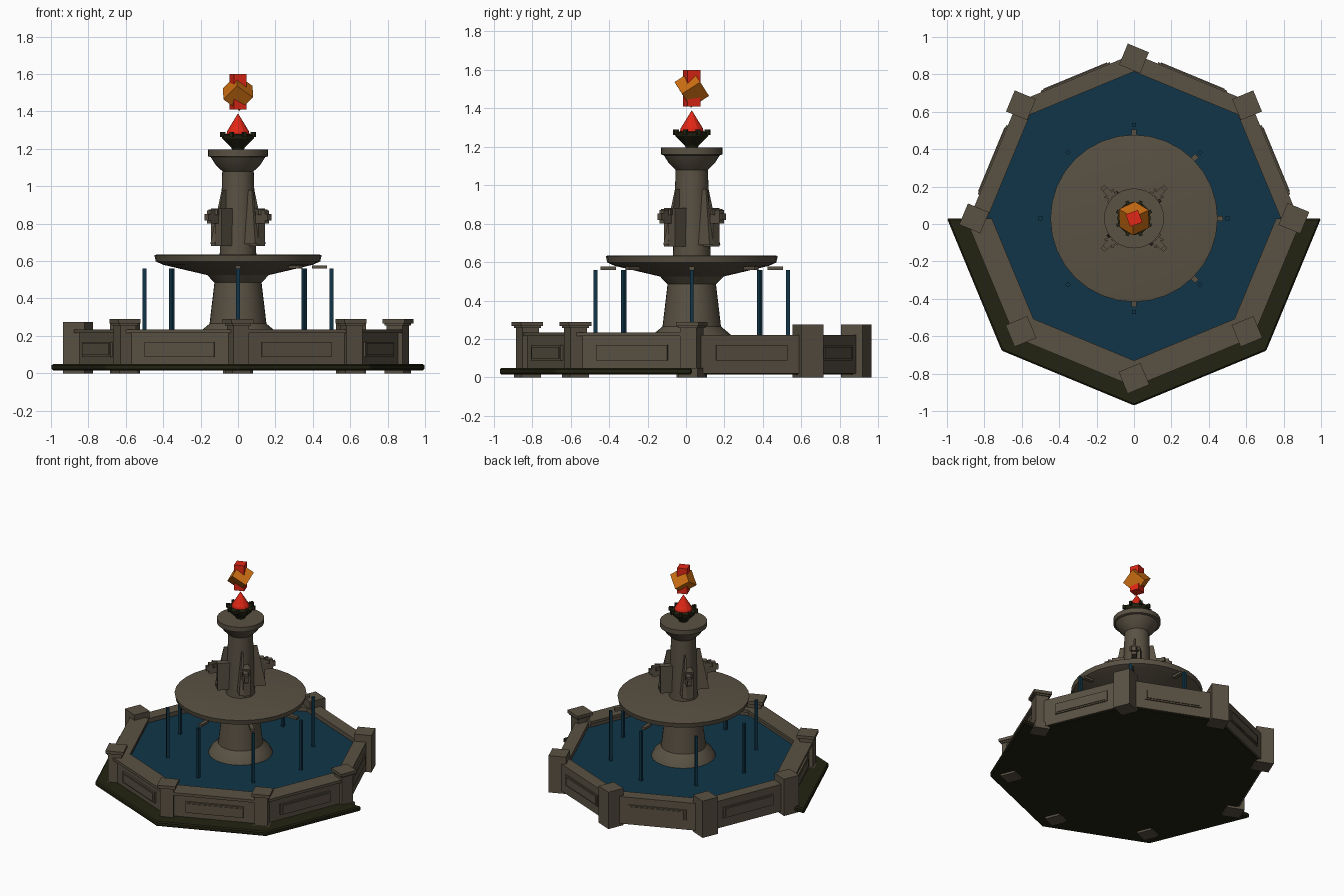
import bpy, bmesh
from math import sin, cos, radians, pi
from mathutils import Matrix, Vector

if "Cube" in bpy.data.objects:
    bpy.data.objects.remove(bpy.data.objects["Cube"], do_unlink=True)

CENTRE = Vector((0, 0.03, 0))


def material(name, rgb):
    m = bpy.data.materials.new(name)
    m.use_nodes = True
    m.diffuse_color = (*rgb, 1)
    m.node_tree.nodes["Principled BSDF"].inputs["Base Color"].default_value = (*rgb, 1)
    return m


STONE = material("stone", (0.1, 0.082, 0.056))
DARK = material("dark mossy stone", (0.016, 0.016, 0.006))
WATER = material("water", (0.005, 0.036, 0.065))
RED = material("flame red", (0.75, 0.02, 0.008))
ORANGE = material("flame orange", (0.62, 0.16, 0.006))


def finish(name, bm, mat, smooth=False):
    bmesh.ops.recalc_face_normals(bm, faces=bm.faces)
    me = bpy.data.meshes.new(name)
    bm.to_mesh(me)
    bm.free()
    me.materials.append(mat)
    ob = bpy.data.objects.new(name, me)
    ob.location = CENTRE
    bpy.context.collection.objects.link(ob)
    if smooth:
        bpy.ops.object.select_all(action="DESELECT")
        ob.select_set(True)
        bpy.context.view_layer.objects.active = ob
        bpy.ops.object.shade_smooth_by_angle(angle=radians(30))
    return ob


def polar(r, deg, z=0):
    return Vector((r * cos(radians(deg)), r * sin(radians(deg)), z))


def add_box(bm, size, radius, deg, z, turn=None, side=0):
    """Box at a polar position, its x axis along 'turn' (radial by default)."""
    turn = deg if turn is None else turn
    place = (Matrix.Translation(polar(radius, deg, z) + polar(side, deg + 90))
             @ Matrix.Rotation(radians(turn), 4, "Z") @ Matrix.Diagonal((*size, 1)))
    return bmesh.ops.create_cube(bm, size=1, matrix=place)["verts"]


def prism(name, outline, z0, z1, mat):
    bm = bmesh.new()
    low = [bm.verts.new((p.x, p.y, z0)) for p in outline]
    face = bm.faces.new(low)
    top = bmesh.ops.extrude_face_region(bm, geom=[face])["geom"]
    bmesh.ops.translate(bm, vec=(0, 0, z1 - z0),
                        verts=[g for g in top if isinstance(g, bmesh.types.BMVert)])
    return finish(name, bm, mat)


def lathe(name, profile, mat, steps=32, smooth=True):
    bm = bmesh.new()
    rings = [[bm.verts.new(polar(r, 360 * i / steps, z)) for i in range(steps)]
             for r, z in profile]
    for a, b in zip(rings, rings[1:]):
        for i in range(steps):
            j = (i + 1) % steps
            bm.faces.new((a[i], a[j], b[j], b[i]))
    bm.faces.new(rings[0])
    bm.faces.new(rings[-1])
    return finish(name, bm, mat, smooth)


def wall_run(name, inner, outer, z0, z1, angles, mat):
    """Octagonal wall following the corner angles."""
    bm = bmesh.new()
    loops = [[bm.verts.new(polar(r, a, z)) for r, z in
              ((inner, z0), (outer, z0), (outer, z1), (inner, z1))] for a in angles]
    for a, b in zip(loops, loops[1:]):
        for i in range(4):
            j = (i + 1) % 4
            bm.faces.new((a[i], a[j], b[j], b[i]))
    bm.faces.new(loops[0])
    bm.faces.new(loops[-1])
    return finish(name, bm, mat)


FRONT = range(180, 361, 45)
BACK = range(0, 181, 45)

# Ground slab: wide step at the front, flush with the wall behind
slab = prism("ground_slab", [polar(1.0, a) for a in FRONT] + [polar(0.87, a) for a in BACK],
             0.015, 0.05, DARK)
bevel = slab.modifiers.new("edge", "BEVEL")
bevel.width = 0.008

# Basin walls, coping and water
wall_run("basin_wall_front", 0.77, 0.875, 0.03, 0.22, FRONT, STONE)
wall_run("basin_wall_back", 0.785, 0.88, 0.02, 0.222, BACK, STONE)
wall_run("basin_coping", 0.76, 0.9, 0.215, 0.235, FRONT, STONE)
prism("basin_water", [polar(0.8, a) for a in range(0, 360, 45)], 0.06, 0.19, WATER)

# Raised panels on the eight walls
bm = bmesh.new()
for k in range(8):
    a = 22.5 + 45 * k
    add_box(bm, (0.02, 0.4, 0.08), 0.811, a, 0.128)
    add_box(bm, (0.03, 0.37, 0.06), 0.811, a, 0.128)
finish("wall_panels", bm, STONE)

# Corner posts, each squared to a neighbouring wall
for k in range(8):
    a = 45 * k
    turn = a + (22.5 if a in (135, 270) else -22.5)
    bm = bmesh.new()
    if a in (0, 225, 270, 315):
        add_box(bm, (0.092, 0.092, 0.27), 0.855, a, 0.135, turn)
        add_box(bm, (0.108, 0.108, 0.05), 0.855, a, 0.025, turn)
        add_box(bm, (0.108, 0.108, 0.012), 0.855, a, 0.262, turn)
        add_box(bm, (0.126, 0.126, 0.022), 0.855, a, 0.278, turn)
    else:
        add_box(bm, (0.122, 0.122, 0.275), 0.855, a, 0.1375, turn)
    finish(f"corner_post_{k + 1}", bm, STONE)

# Pedestal with upper bowl, and the pillar above
lathe("pedestal_and_bowl", [(0.22, 0.185), (0.2, 0.225), (0.152, 0.265), (0.126, 0.485),
                            (0.165, 0.525), (0.4, 0.58), (0.44, 0.598), (0.447, 0.632),
                            (0.43, 0.635)], STONE)
lathe("pillar", [(0.098, 0.63), (0.084, 1.08), (0.12, 1.115), (0.145, 1.155),
                 (0.16, 1.16), (0.16, 1.195)], STONE)

# Spouts under the bowl rim and falling jets
bm = bmesh.new()
for a in (-90, -45, 0, 45, 90):
    add_box(bm, (0.08, 0.028, 0.018), 0.435, a, 0.568)
finish("bowl_spouts", bm, STONE)
bm = bmesh.new()
for k in range(8):
    add_box(bm, (0.02, 0.02, 0.38), 0.5, 45 * k, 0.37)
finish("water_jets", bm, WATER)

# Four carved beasts around the pillar
for k in range(4):
    a = 45 + 90 * k
    bm = bmesh.new()
    add_box(bm, (0.09, 0.05, 0.2), 0.12, a, 0.78, side=0.015)
    fin = add_box(bm, (0.1, 0.035, 0.29), 0.12, a, 0.835, side=-0.022)
    for v in fin:
        if v.co.z > 0.9:
            v.co = v.co.lerp(polar(0.095, a, v.co.z), 0.75)
    add_box(bm, (0.07, 0.032, 0.07), 0.185, a, 0.835)
    add_box(bm, (0.03, 0.028, 0.035), 0.223, a, 0.835)
    for s in (-1, 1):
        add_box(bm, (0.04, 0.012, 0.03), 0.175, a, 0.86, turn=a + 25 * s, side=0.02 * s)
    finish(f"carved_beast_{k + 1}", bm, STONE)

# Fire bowl with spiked rim
lathe("fire_bowl", [(0.03, 1.19), (0.035, 1.205), (0.085, 1.255), (0.09, 1.275),
                    (0.07, 1.28)], DARK, 12, False)
bm = bmesh.new()
for k in range(8):
    add_box(bm, (0.025, 0.018, 0.028), 0.088, 45 * k + 22.5, 1.276)
finish("fire_bowl_spikes", bm, DARK)

# Flame: cone, upright ember and tilted ember
lathe("flame_cone", [(0.062, 1.275), (0.058, 1.295), (0.001, 1.388)], RED, 12, False)
bm = bmesh.new()
add_box(bm, (0.07, 0.07, 0.19), 0, 0, 1.505, turn=20)
finish("upright_ember", bm, RED)
bm = bmesh.new()
bmesh.ops.create_cube(bm, size=0.112)
ember = finish("tilted_ember", bm, ORANGE)
ember.location = CENTRE + Vector((0, 0, 1.5))
ember.rotation_euler = (radians(40), radians(33), radians(25))
